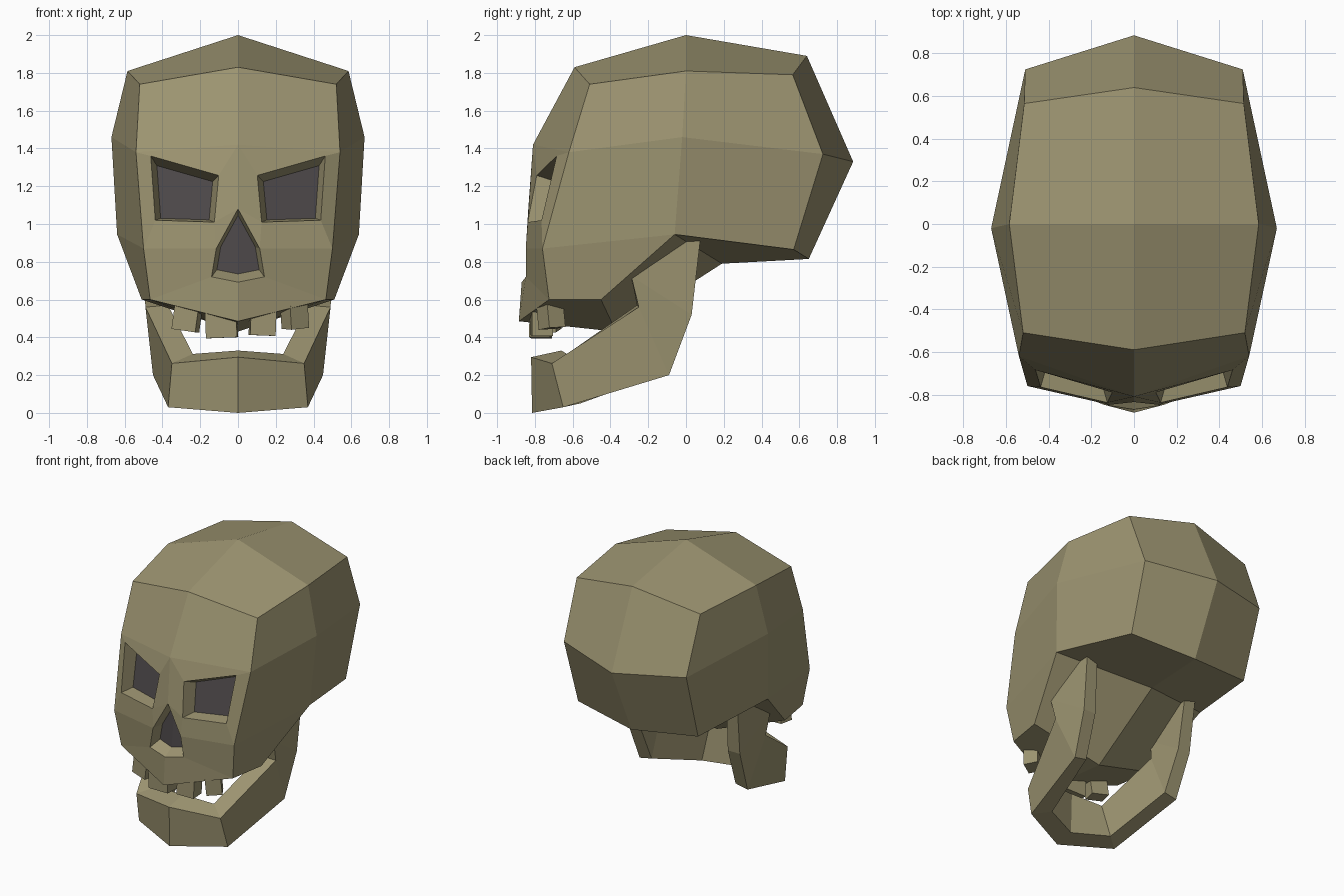
import bpy, bmesh
from mathutils import Vector, Euler

if "Cube" in bpy.data.objects:
    bpy.data.objects.remove(bpy.data.objects["Cube"])


def material(name, rgb):
    m = bpy.data.materials.new(name)
    m.diffuse_color = (*rgb, 1)
    m.use_nodes = True
    m.node_tree.nodes["Principled BSDF"].inputs["Base Color"].default_value = m.diffuse_color
    return m


BONE = material("bone", (0.335, 0.297, 0.165))
DARK = material("socket dark", (0.073, 0.064, 0.066))


def mirrored_object(name, pts, faces, dark=()):
    """Build the +x half from named points, mirror it and weld the seam."""
    bm = bmesh.new()
    for side in (1, -1):
        v = {k: bm.verts.new((p[0] * side, p[1], p[2])) for k, p in pts.items()}
        for group, idx in ((faces, 0), (dark, 1)):
            for f in group:
                bm.faces.new([v[k] for k in f.split()]).material_index = idx
    bmesh.ops.remove_doubles(bm, verts=bm.verts, dist=0.0005)
    bmesh.ops.recalc_face_normals(bm, faces=bm.faces)
    return finish(name, bm)


def finish(name, bm):
    me = bpy.data.meshes.new(name)
    bm.to_mesh(me)
    bm.free()
    me.materials.append(BONE)
    me.materials.append(DARK)
    ob = bpy.data.objects.new(name, me)
    bpy.context.collection.objects.link(ob)
    return ob


# Cranium: centre line (c), side outline (s), temple (m), cheek (f, g)
skull = {
    "c0": (0, -.81, 1.42), "c1": (0, -.59, 1.83), "c2": (0, 0, 2.0),
    "c3": (0, .64, 1.89), "c4": (0, .885, 1.33), "c5": (0, .65, .815),
    "c6": (0, .19, .79), "c7": (0, -.37, .43), "c8": (0, -.885, .485),
    "s0": (.54, -.62, 1.38), "s1": (.52, -.51, 1.74), "s2": (.585, 0, 1.81),
    "s3": (.515, .565, 1.79), "s4": (.51, .725, 1.37), "s5": (.5, .57, .865),
    "s6": (.64, -.06, .945), "s7": (.51, -.45, .6),
    "m": (.67, -.02, 1.46), "f": (.5, -.76, .87), "g": (.465, -.725, .6),
}
# Rims of the eye socket (e) and the nose hole (n)
skull.update({
    "e0": (.102, -.79, 1.257), "e1": (.462, -.685, 1.36),
    "e2": (.438, -.765, 1.02), "e3": (.125, -.838, 1.01),
    "n0": (0, -.835, 1.08), "n1": (.115, -.848, .87),
    "n2": (.14, -.848, .72), "n3": (0, -.87, .692),
})
skull_faces = [
    "c1 c2 s2 s1", "c2 c3 s3 s2", "c3 c4 s4 s3", "c4 c5 s5 s4",
    "s1 s2 m s0", "s2 s3 s4 m", "m s4 s5 s6", "s0 m s6 f", "f s6 s7 g",
    "c5 c6 s6 s5", "c6 c7 s7 s6", "c7 c8 g s7",
    "c0 c1 s1 s0", "c0 s0 e1 e0", "s0 f e2 e1", "e2 f n1 e3",
    "c0 e0 e3 n0", "n0 e3 n1", "n1 f g n2", "n2 g c8 n3",
]


def recess(rim, new, centre, scale, push, closed):
    """Sink a rim inward: adds floor points and wall faces, returns the floor."""
    centre, push = Vector(centre), Vector(push)
    n = len(rim)
    for a, b in zip(rim, new):
        p = Vector(skull[a])
        q = centre + (p - centre) * scale
        skull[b] = (q.x, p.y + push.y, q.z + push.z)
    for i in range(n if closed else n - 1):
        j = (i + 1) % n
        skull_faces.append(f"{rim[i]} {rim[j]} {new[j]} {new[i]}")
    return " ".join(new)


# Sunken eyes and nose
eye_floor = recess(["e0", "e1", "e2", "e3"], ["i0", "i1", "i2", "i3"],
                   (.28, 0, 1.16), .82, (0, .10, -.015), True)
nose_floor = recess(["n0", "n1", "n2", "n3"], ["q0", "q1", "q2", "q3"],
                    (0, 0, .86), .8, (0, .08, .01), False)
mirrored_object("cranium", skull, skull_faces, [eye_floor, nose_floor])

# Lower jaw: sections of (outer top, outer bottom, inner bottom, inner top)
sections = [
    [(0, -.82, .295), (0, -.815, 0), (0, -.67, .03), (0, -.66, .33)],
    [(.35, -.71, .262), (.37, -.65, .03), (.26, -.56, .05), (.24, -.63, .312)],
    [(.49, -.25, .56), (.45, -.09, .2), (.35, -.09, .22), (.37, -.26, .57)],
    [(.50, -.29, .725), (.47, .03, .52), (.37, .03, .52), (.39, -.29, .725)],
    [(.48, -.02, .915), (.48, .075, .91), (.39, .075, .91), (.39, -.02, .915)],
]
jaw = {f"{i}{k}": p for i, s in enumerate(sections) for k, p in zip("abcd", s)}
jaw_faces = ["4a 4b 4c 4d"]
for i in range(4):
    for a, b in ("ab", "bc", "cd", "da"):
        jaw_faces.append(f"{i}{a} {i}{b} {i+1}{b} {i+1}{a}")
mirrored_object("lower_jaw", jaw, jaw_faces)

# Four crooked upper teeth: centre, size, tilt
teeth = [
    ((-.27, -.725, .50), (.13, .10, .13), (0, .14, -.22)),
    ((-.087, -.77, .47), (.165, .11, .145), (0, -.04, -.06)),
    ((.130, -.765, .475), (.135, .11, .13), (0, .04, .08)),
    ((.300, -.715, .51), (.11, .10, .125), (.05, -.10, .55)),
]
for n, (loc, size, rot) in enumerate(teeth, 1):
    bm = bmesh.new()
    bmesh.ops.create_cube(bm, size=1)
    bmesh.ops.scale(bm, vec=size, verts=bm.verts)
    ob = finish(f"tooth_{n}", bm)
    ob.location = loc
    ob.rotation_euler = Euler(rot)
